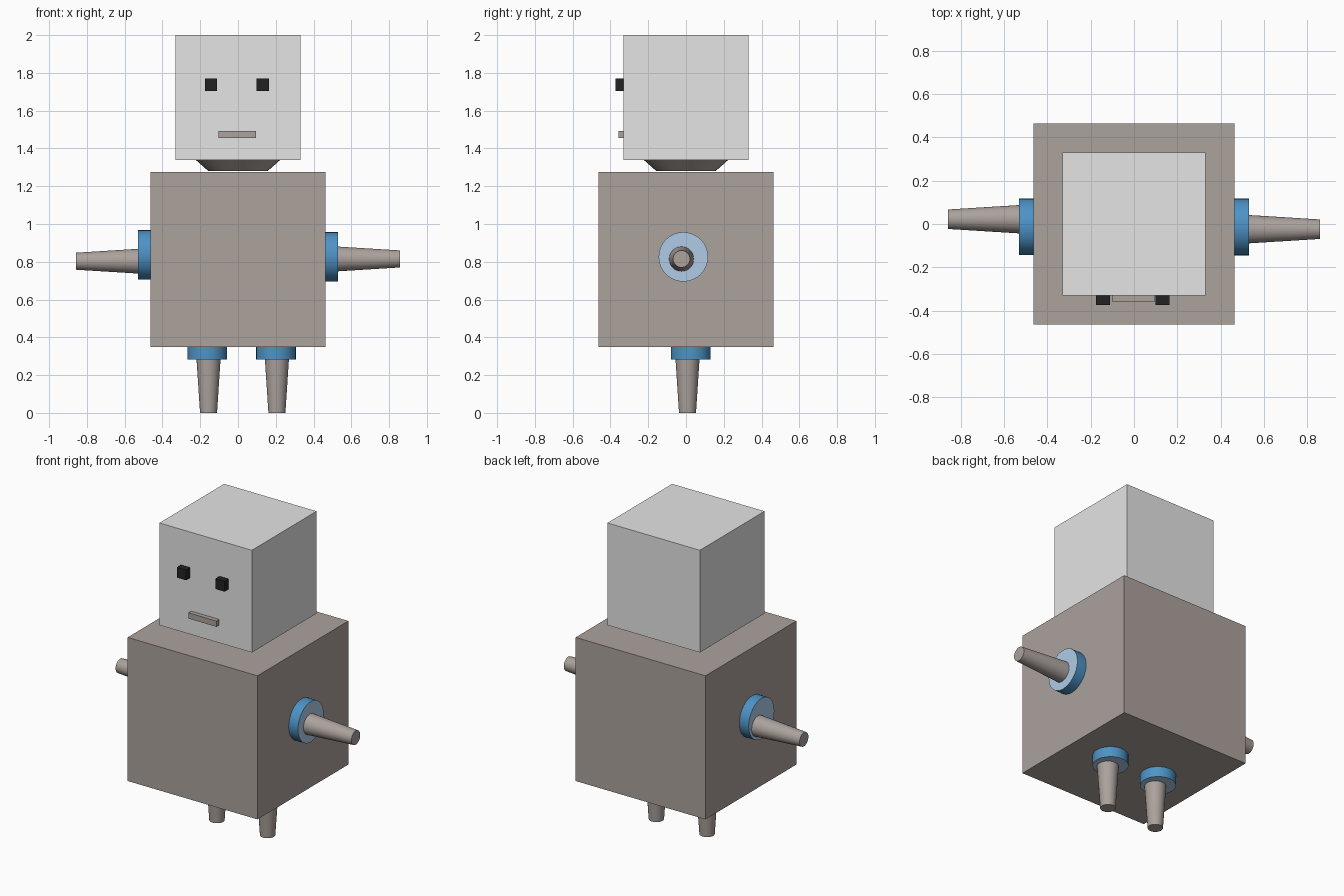
import bpy, bmesh
from mathutils import Vector

if "Cube" in bpy.data.objects:
    bpy.data.objects.remove(bpy.data.objects["Cube"])


def material(name, rgb):
    m = bpy.data.materials.new(name)
    m.diffuse_color = (*rgb, 1)
    m.use_nodes = True
    m.node_tree.nodes["Principled BSDF"].inputs["Base Color"].default_value = m.diffuse_color
    return m


LIGHT_GREY = material("light grey", (0.78, 0.78, 0.78))
WARM_GREY = material("warm grey", (0.41, 0.36, 0.335))
BLUE = material("blue", (0.075, 0.29, 0.56))
PALE_BLUE = material("pale blue", (0.45, 0.62, 0.83))
BLACK = material("black", (0.016, 0.016, 0.016))


def finish(name, bm, mats):
    bmesh.ops.recalc_face_normals(bm, faces=bm.faces)
    me = bpy.data.meshes.new(name)
    bm.to_mesh(me)
    bm.free()
    for m in mats:
        me.materials.append(m)
    ob = bpy.data.objects.new(name, me)
    bpy.context.collection.objects.link(ob)
    return ob


def box(name, centre, size, mat):
    bm = bmesh.new()
    bmesh.ops.create_cube(bm, size=1)
    bmesh.ops.scale(bm, vec=size, verts=bm.verts)
    bmesh.ops.translate(bm, vec=centre, verts=bm.verts)
    return finish(name, bm, [mat])


def cone(name, start, end, r1, r2, mats):
    """Round frustum from start to end; a second material colours the flat ends."""
    start, end = Vector(start), Vector(end)
    axis = end - start
    bm = bmesh.new()
    bmesh.ops.create_cone(bm, cap_ends=True, segments=32, radius1=r1, radius2=r2,
                          depth=axis.length)
    turn = Vector((0, 0, 1)).rotation_difference(axis).to_matrix()
    bmesh.ops.rotate(bm, matrix=turn, verts=bm.verts)
    bmesh.ops.translate(bm, vec=(start + end) / 2, verts=bm.verts)
    for f in bm.faces:
        if len(f.verts) > 4 and len(mats) > 1:
            f.material_index = 1
    ob = finish(name, bm, mats)
    bpy.ops.object.select_all(action='DESELECT')
    ob.select_set(True)
    bpy.context.view_layer.objects.active = ob
    bpy.ops.object.shade_smooth_by_angle()
    return ob


# Torso, neck and head
box("torso", (0, 0, 0.813), (0.927, 0.927, 0.927), WARM_GREY)
cone("neck", (0, 0, 1.281), (0, 0, 1.345), 0.158, 0.23, [WARM_GREY])
box("head", (0, 0, 1.67), (0.66, 0.66, 0.66), LIGHT_GREY)

# Face
for side, x in (("right", -0.143), ("left", 0.132)):
    box(side + "_eye", (x, -0.34, 1.738), (0.066, 0.066, 0.066), BLACK)
box("mouth", (-0.003, -0.34, 1.473), (0.198, 0.037, 0.037), WARM_GREY)

# Arms: shoulder disc centre (y, z) and arm centre (y, z)
for side, s, (dy, dz), (ay, az) in (
        ("left", 1, (-0.014, 0.826), (-0.024, 0.815)),
        ("right", -1, (-0.013, 0.836), (0.022, 0.803))):
    cone(side + "_shoulder", (s * 0.45, dy, dz), (s * 0.53, dy, dz),
         0.131, 0.131, [BLUE, PALE_BLUE])
    cone(side + "_arm", (s * 0.52, ay, az), (s * 0.858, ay, az),
         0.066, 0.045, [WARM_GREY])

# Legs: hip disc x and leg x
for side, hx, lx in (("left", 0.201, 0.206), ("right", -0.162, -0.156)):
    cone(side + "_hip", (hx, 0.026, 0.36), (hx, 0.026, 0.282),
         0.105, 0.105, [BLUE, PALE_BLUE])
    cone(side + "_leg", (lx, 0.008, 0.29), (lx, 0.008, 0),
         0.064, 0.045, [WARM_GREY])
